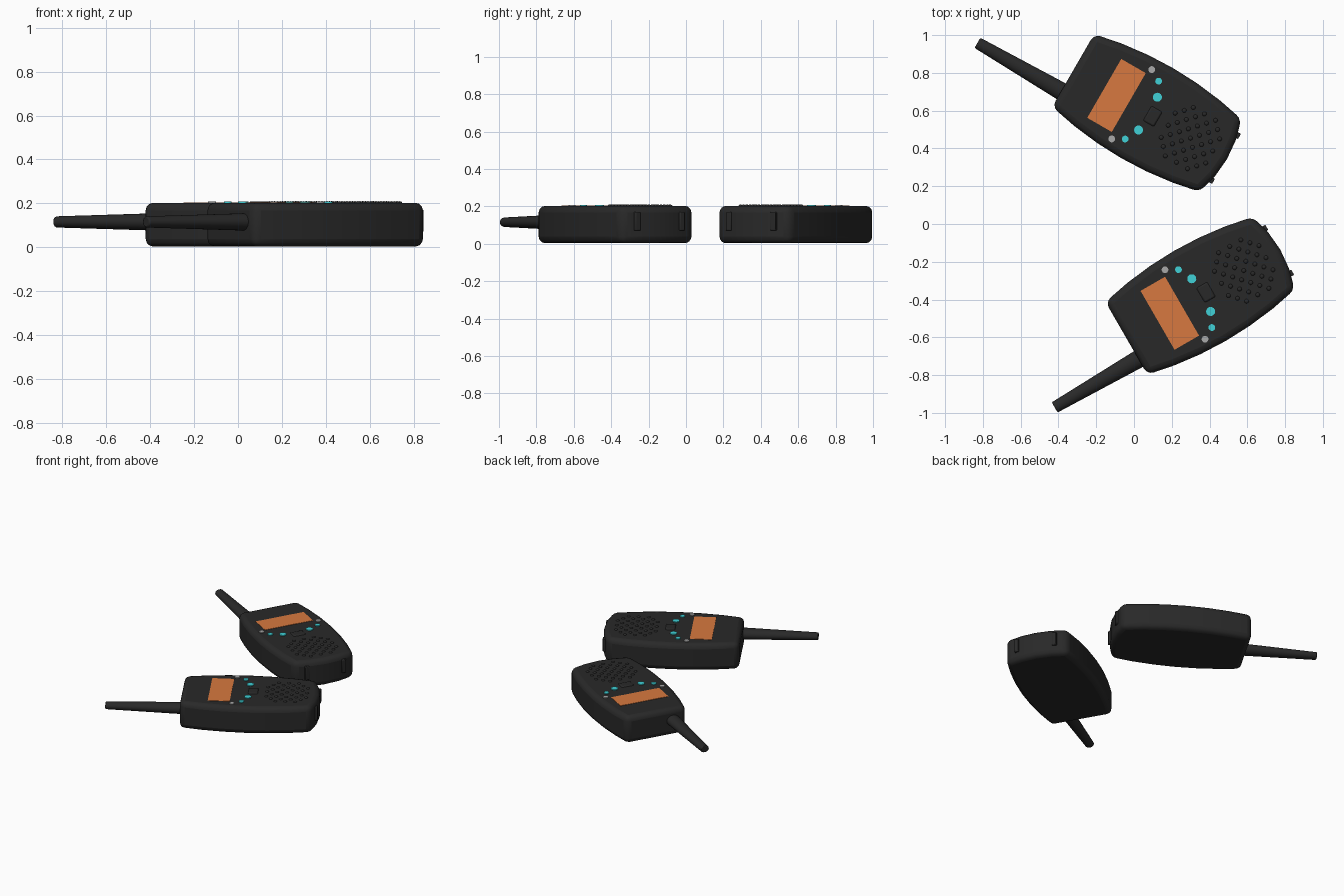
import bpy, bmesh, math
from mathutils import Matrix, Vector

if "Cube" in bpy.data.objects:
    bpy.data.objects.remove(bpy.data.objects["Cube"])


def material(name, rgb):
    m = bpy.data.materials.new(name)
    m.diffuse_color = (*rgb, 1)
    m.use_nodes = True
    m.node_tree.nodes["Principled BSDF"].inputs["Base Color"].default_value = m.diffuse_color
    return m


BLACK = material("black_plastic", (0.022, 0.022, 0.022))
ORANGE = material("orange_screen", (0.68, 0.19, 0.05))
TEAL = material("teal_button", (0.05, 0.64, 0.68))
GREY = material("grey_button", (0.4, 0.4, 0.4))


def finish(bm, name, mat, place, bevel=0, segments=3):
    bmesh.ops.recalc_face_normals(bm, faces=bm.faces)
    me = bpy.data.meshes.new(name)
    bm.to_mesh(me)
    bm.free()
    me.materials.append(mat)
    ob = bpy.data.objects.new(name, me)
    bpy.context.collection.objects.link(ob)
    ob.matrix_world = place
    if bevel:
        mod = ob.modifiers.new("bevel", 'BEVEL')
        mod.width, mod.segments = bevel, segments
        mod.limit_method, mod.angle_limit = 'ANGLE', math.radians(30)
    bpy.ops.object.select_all(action='DESELECT')
    ob.select_set(True)
    bpy.context.view_layer.objects.active = ob
    bpy.ops.object.shade_smooth_by_angle(angle=math.radians(35))
    return ob


def prism(outline, z0, z1):
    bm = bmesh.new()
    base = bm.faces.new([bm.verts.new((x, y, z0)) for x, y in outline])
    top = bmesh.ops.extrude_face_region(bm, geom=[base])
    verts = [g for g in top["geom"] if isinstance(g, bmesh.types.BMVert)]
    bmesh.ops.translate(bm, verts=verts, vec=(0, 0, z1 - z0))
    return bm


def box(x0, x1, y0, y1, z0, z1):
    return prism([(x0, y0), (x1, y0), (x1, y1), (x0, y1)], z0, z1)


def disc(x, y, r, z0, z1):
    ring = [math.tau * i / 20 for i in range(20)]
    return prism([(x + r * math.cos(a), y + r * math.sin(a)) for a in ring], z0, z1)


def bulged_edge(a, b, bulge, n):
    # points from a towards b, bowed outwards (end point left out)
    a, b = Vector(a), Vector(b)
    d = (b - a).normalized()
    out = Vector((d.y, -d.x))
    return [tuple(a.lerp(b, i / n) + out * bulge * (1 - (2 * i / n - 1) ** 2))
            for i in range(n)]


def radio(place, tag):
    # local x runs from the antenna end to the speaker end
    L, W = 0.9, 0.222
    outline = (bulged_edge((0, -W), (L, -W), 0.053, 6)
               + bulged_edge((L, -W), (L, W), 0.04, 4) + [(L, W)]
               + bulged_edge((L, W), (0, W), 0.053, 6)[1:] + [(0, W)])
    finish(prism(outline, 0.003, 0.202), "body" + tag, BLACK, place, 0.035)

    # tapered, slightly flattened antenna
    bm = bmesh.new()
    bmesh.ops.create_cone(bm, cap_ends=True, segments=24, radius1=0.049,
                          radius2=0.031, depth=0.55)
    bmesh.ops.transform(bm, verts=bm.verts, matrix=(
        Matrix.Translation((-0.237, -0.127, 0.115))
        @ Matrix.Diagonal((1, 1, 0.82, 1)) @ Matrix.Rotation(-math.pi / 2, 4, 'Y')))
    finish(bm, "antenna" + tag, BLACK, place, 0.006, 2)

    # screen
    finish(box(0.19, 0.34, -0.18, 0.18, 0.19, 0.2045), "screen" + tag, ORANGE, place)

    # arc of round buttons on both sides
    for s, side in ((1, "_left"), (-1, "_right")):
        for name, x, y, r, mat in (("grey_button", 0.358, 0.212, 0.018, GREY),
                                   ("small_button", 0.42, 0.177, 0.018, TEAL),
                                   ("large_button", 0.457, 0.1, 0.024, TEAL)):
            finish(disc(x, s * y, r, 0.19, 0.208), name + side + tag, mat, place)
        # grip ribs on the bottom end
        y = s * 0.137
        finish(box(0.88, 0.937, y - 0.016, y + 0.016, 0.07, 0.17),
               "end_rib" + side + tag, BLACK, place, 0.005, 2)

    # centre push button
    finish(box(0.452, 0.52, -0.046, 0.046, 0.19, 0.209), "centre_button" + tag,
           BLACK, place, 0.012, 2)

    # speaker grille: staggered round studs inside a circle
    bm = bmesh.new()
    for i in range(-5, 6):
        for j in range(-5, 6):
            if (i + j) % 2 == 0:
                x, y = i * 0.034, j * 0.037
                if math.hypot(x, y) < 0.172:
                    bmesh.ops.create_uvsphere(
                        bm, u_segments=12, v_segments=8, radius=0.012,
                        matrix=Matrix.Translation((0.717 + x, y, 0.201))
                        @ Matrix.Diagonal((1, 1, 0.7, 1)))
    finish(bm, "speaker_studs" + tag, BLACK, place)


# two radios turned 60 degrees from each other
for tag, loc, turn in (("_back", (-0.322, 0.813, 0), -30), ("_front", (-0.04, -0.605, 0), 30)):
    radio(Matrix.Translation(loc) @ Matrix.Rotation(math.radians(turn), 4, 'Z'), tag)
